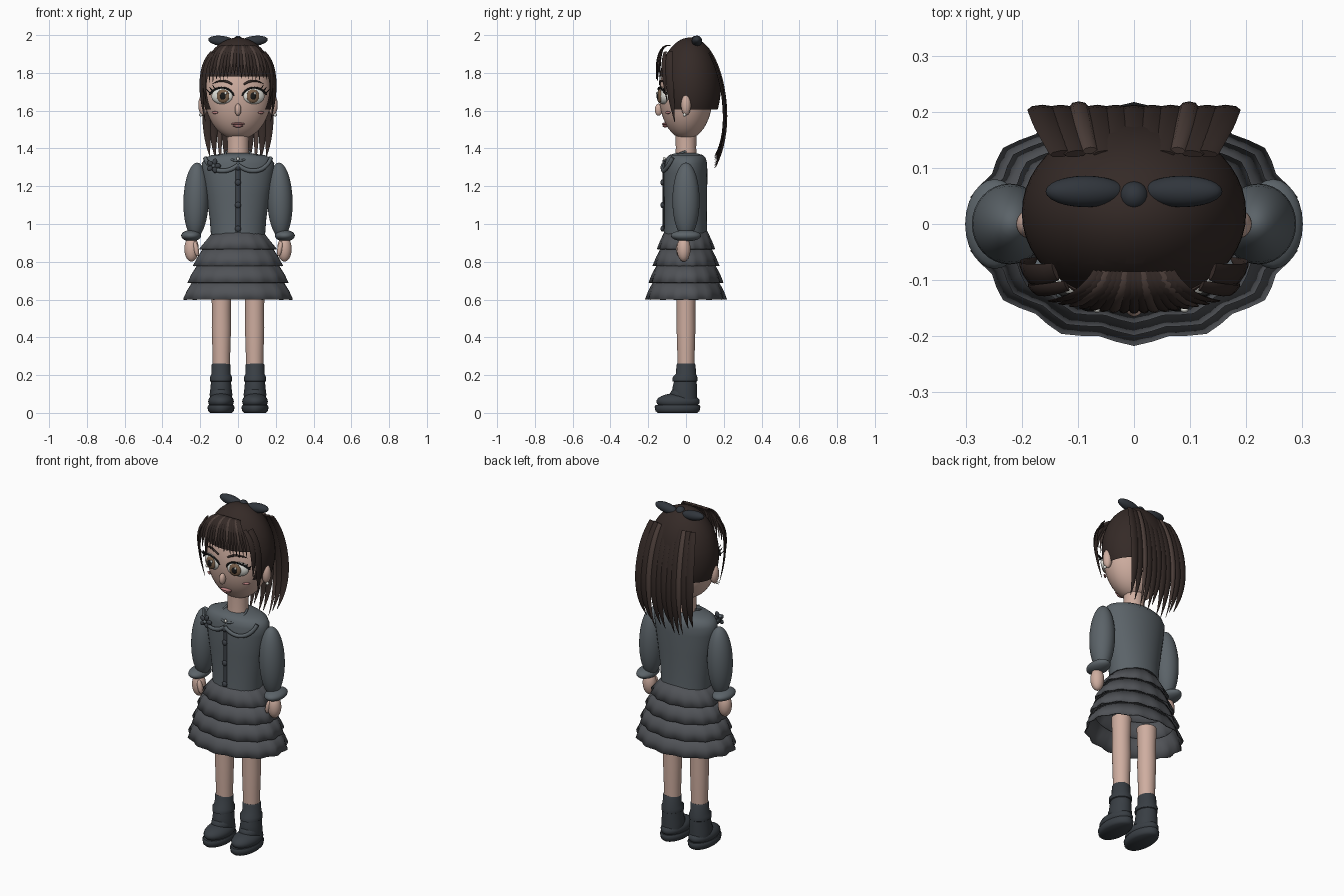
import bpy, bmesh, math, random
from mathutils import Vector
from mathutils.geometry import interpolate_bezier

if "Cube" in bpy.data.objects:
    bpy.data.objects.remove(bpy.data.objects["Cube"])

random.seed(4)
COL = {
    "skin": (.62, .42, .35), "dress": (.105, .125, .14), "skirt": (.08, .085, .095),
    "boot": (.04, .048, .057), "hair": (.035, .023, .02), "streak": (.075, .05, .043),
    "trim": (.045, .052, .062), "bow": (.03, .036, .045), "white": (.75, .75, .7),
    "iris": (.2, .12, .07), "black": (.01, .01, .01), "lip": (.5, .22, .22),
}
MATS = {}


def finish(name, bm, col, angle=50):
    if col not in MATS:
        MATS[col] = bpy.data.materials.new(col)
        MATS[col].diffuse_color = (*COL[col], 1)
    bmesh.ops.recalc_face_normals(bm, faces=bm.faces)
    me = bpy.data.meshes.new(name)
    bm.to_mesh(me)
    bm.free()
    me.materials.append(MATS[col])
    ob = bpy.data.objects.new(name, me)
    bpy.context.collection.objects.link(ob)
    bpy.ops.object.select_all(action='DESELECT')
    ob.select_set(True)
    bpy.context.view_layer.objects.active = ob
    bpy.ops.object.shade_smooth_by_angle(angle=math.radians(angle))
    return ob


def ball(name, loc, rad, col, rot=(0, 0, 0), seg=24):
    bm = bmesh.new()
    bmesh.ops.create_uvsphere(bm, u_segments=seg, v_segments=seg // 2 + 2, radius=1)
    bmesh.ops.scale(bm, vec=rad, verts=bm.verts)
    ob = finish(name, bm, col)
    ob.location, ob.rotation_euler = loc, rot
    return ob


def skin_rings(bm, rings, caps):
    n = len(rings[0])
    vs = [[bm.verts.new(p) for p in r] for r in rings]
    for a, b in zip(vs, vs[1:]):
        for i in range(n):
            bm.faces.new((a[i], a[(i + 1) % n], b[(i + 1) % n], b[i]))
    if caps:
        bm.faces.new(vs[0])
        bm.faces.new(vs[-1])


def loft(name, prof, col, cx=0, n=32, wave=0, lobes=14, caps=True):
    """Elliptical rings; each profile row is z, rx, ry, centre y."""
    bm, rings = bmesh.new(), []
    for k, (z, rx, ry, cy) in enumerate(prof):
        w = wave * k / (len(prof) - 1)
        ring = []
        for i in range(n):
            a = 2 * math.pi * i / n - math.pi / 2
            f = 1 + w * math.cos(lobes * (a + math.pi / 2))
            ring.append((cx + rx * f * math.cos(a), cy + ry * f * math.sin(a), z))
        rings.append(ring)
    skin_rings(bm, rings, caps)
    return finish(name, bm, col)


def strand(name, pts, w, t, col, side=(1, 0, 0), taper=True, n=12, sec=8):
    """Flattened tube along a bezier, pointed at the tip if tapered."""
    path = interpolate_bezier(*[Vector(p) for p in pts], n)
    bm, rings = bmesh.new(), []
    for i, p in enumerate(path):
        tan = (path[min(i + 1, n - 1)] - path[max(i - 1, 0)]).normalized()
        s = Vector(side)
        s = (s - tan * s.dot(tan)).normalized()
        nor = tan.cross(s)
        u = i / (n - 1)
        f = (0.75 + 0.25 * min(1, u * 4)) * max(.06, 1 - max(0, u - .5) ** 2 * 4) if taper else 1
        rings.append([p + s * math.cos(q) * w * f + nor * math.sin(q) * t * f
                      for q in (2 * math.pi * k / sec for k in range(sec))])
    skin_rings(bm, rings, True)
    return finish(name, bm, col)


# Head, neck, nose and mouth
ball("head", (0, 0, 1.685), (.178, .142, .238), "skin", seg=40)
loft("neck", [(1.34, .062, .058, 0), (1.4, .056, .054, 0), (1.49, .058, .056, 0)], "skin")
ball("nose", (0, -.145, 1.605), (.017, .02, .032), "skin")
ball("upper_lip", (0, -.113, 1.53), (.036, .014, .007), "lip")
ball("lower_lip", (0, -.11, 1.519), (.026, .014, .008), "lip")

# Hair cap: a dome trimmed above the face and straight across the nape
bm = bmesh.new()
bmesh.ops.create_uvsphere(bm, u_segments=48, v_segments=32, radius=1)
bmesh.ops.scale(bm, vec=(.2, .164, .265), verts=bm.verts)
bmesh.ops.translate(bm, vec=(0, .02, 1.722), verts=bm.verts)
for co, no in (((0, -.07, 0), (0, 1, 0)), ((0, 0, 1.607), (0, 0, 1)), ((0, 0, 1.78), (0, 0, 1))):
    bmesh.ops.bisect_plane(bm, geom=bm.verts[:] + bm.edges[:] + bm.faces[:], plane_co=co, plane_no=no)
cut = []
for f in bm.faces:
    c = f.calc_center_median()
    if c.z < 1.607 or (c.z < 1.78 and c.y < -.07):
        cut.append(f)
bmesh.ops.delete(bm, geom=cut, context='FACES')
finish("hair_cap", bm, "hair")

# Bangs fanning over the forehead
for i in range(17):
    u = i / 8 - 1
    x0, x1 = .065 * u, .152 * u
    y = -.158 + .022 * u * u
    z = 1.775 + random.uniform(-.012, .015) - .02 * u * u
    strand("bang_strand", [(x0, -.085, 1.945), (x0 * 1.3, -.135, 1.955),
                           (x1, y - .004, 1.88), (x1, y, z)], .0115, .004,
           "streak" if i % 4 == 2 else "hair")

# Long back hair
for i in range(11):
    u = i / 5 - 1
    x0, x1 = .13 * u, .158 * u
    end = 1.25 + .07 * abs(u) + random.uniform(0, .05)
    if i == 5:
        end += .06
    streak = i in (2, 8)
    off = .006 if streak else 0
    strand("back_hair_strand", [(x0, .125 + off, 1.905), (x1 * 1.05, .2 + off, 1.78),
                                (x1 * 1.1, .245 + off, 1.5), (x1 * .95, .15 + off, end)],
           .017 if streak else .027, .009, "streak" if streak else "hair", n=18)

# Torso with rounded shoulders
loft("bodice", [(.94, .143, .115, -.002), (1.03, .15, .112, -.002), (1.15, .168, .114, -.002),
                (1.27, .188, .115, -.002), (1.32, .192, .112, 0), (1.35, .175, .104, 0),
                (1.365, .14, .09, 0), (1.375, .06, .055, 0)], "dress", n=40)

# Four gathered skirt tiers, each tucked under the one above
for k in range(4):
    zt, zb = .955 - .088 * k, .868 - .089 * k
    rx, ry = (.137, .195, .228, .255)[k], (.12, .142, .163, .183)[k]
    bx, by = (.205, .238, .267, .29)[k], (.15, .172, .193, .211)[k]
    tier = loft("skirt_tier", [(zt + .01, rx * .93, ry * .93, 0), ((zt + zb) / 2, (rx + bx) / 2, (ry + by) / 2, 0),
                               (zb, bx, by, 0)], "skirt", n=56, wave=.03, caps=False)
    hem = tier.modifiers.new("thickness", 'SOLIDIFY')
    hem.thickness = .006

# Paired parts
for s in (-1, 1):
    # Eyes, lashes, brows, cheeks
    ball("eye_white", (s * .083, -.118, 1.677), (.06, .026, .043), "white", (0, 0, s * .3))
    ball("iris", (s * .079, -.14, 1.677), (.034, .012, .036), "iris", (0, 0, s * .2))
    ball("pupil", (s * .078, -.148, 1.677), (.017, .008, .02), "black")
    ball("eye_glint", (s * .078 + .012, -.153, 1.692), (.007, .005, .008), "white", seg=12)
    strand("upper_lash", [(s * .022, -.137, 1.68), (s * .045, -.155, 1.735), (s * .12, -.142, 1.735),
                          (s * .15, -.105, 1.685)], .005, .005, "black", (0, 1, 0), False)
    for k in range(3):
        strand("lash", [(s * (.115 + .014 * k), -.125 + .012 * k, 1.712 - .01 * k),
                        (s * (.125 + .014 * k), -.13 + .012 * k, 1.718 - .01 * k),
                        (s * (.13 + .016 * k), -.133 + .012 * k, 1.725 - .01 * k),
                        (s * (.135 + .017 * k), -.135 + .012 * k, 1.738 - .01 * k)], .003, .003, "black", (0, 1, 0), n=5)
    strand("eyebrow", [(s * .03, -.139, 1.738), (s * .06, -.142, 1.762), (s * .1, -.125, 1.765),
                       (s * .135, -.095, 1.742)], .005, .006, "hair", (0, 1, 0))
    ball("cheek_blush", (s * .122, -.096, 1.59), (.02, .006, .007), "lip", (0, 0, s * .7))
    # Ears and studs
    ball("ear", (s * .185, 0, 1.63), (.025, .026, .056), "skin")
    ball("earring", (s * .197, -.008, 1.578), (.009, .009, .009), "white", seg=12)
    # Locks framing the face
    strand("side_lock", [(s * .14, -.085, 1.91), (s * .205, -.1, 1.84), (s * .205, -.085, 1.7),
                         (s * .172, -.06, 1.54)], .022, .006, "hair", (s * .5, 1, 0))
    strand("temple_lock", [(s * .12, -.11, 1.91), (s * .185, -.125, 1.86), (s * .19, -.12, 1.78),
                           (s * .168, -.1, 1.64)], .014, .005, "hair", (s, 1, 0))
    # Hair bow loops
    ball("bow_loop", (s * .086, .058, 1.969), (.072, .028, .027), "bow", (0, -s * .12, 0))
    # Sleeves, cuffs, hands
    ball("sleeve", (s * .222, 0, 1.125), (.067, .072, .2), "dress", (0, -s * .03, 0), seg=32)
    ball("cuff", (s * .248, 0, .938), (.053, .08, .03), "dress")
    ball("hand", (s * .246, -.012, .868), (.038, .036, .067), "skin")
    ball("thumb", (s * .222, -.036, .868), (.014, .016, .04), "skin", (0, s * .2, 0))
    # Rounded collar halves
    strand("collar", [(0, -.122, 1.312), (s * .06, -.128, 1.262), (s * .15, -.115, 1.27),
                      (s * .175, -.07, 1.352)], .012, .01, "dress", (0, 0, 1), False)
    strand("neckline", [(0, -.112, 1.335), (s * .05, -.11, 1.335), (s * .08, -.06, 1.365),
                        (s * .06, 0, 1.385)], .006, .006, "dress", (0, 0, 1), False)
    # Legs
    loft("leg", [(.22, .045, .044, 0), (.32, .047, .046, 0), (.45, .051, .05, 0), (.55, .05, .049, 0),
                 (.68, .054, .053, 0)], "skin", cx=s * .088)
    # Boots: slouched shaft, foot and sole
    x = s * .09
    loft("boot_shaft", [(.06, .058, .06, 0), (.1, .06, .066, -.008), (.14, .055, .064, -.006), (.165, .053, .06, -.004),
                        (.168, .058, .066, -.006), (.19, .059, .065, -.005), (.205, .05, .054, 0),
                        (.255, .049, .05, 0), (.262, .045, .045, 0)], "boot", cx=x)
    ball("boot_foot", (x, -.042, .06), (.068, .115, .045), "boot")
    ball("boot_instep", (x, -.015, .095), (.057, .07, .05), "boot")
    loft("boot_sole", [(0, .058, .105, -.045), (.01, .068, .117, -.045), (.032, .072, .121, -.045),
                       (.042, .066, .116, -.045)], "boot", cx=x)

# Bow knot
ball("bow_knot", (0, .05, 1.968), (.026, .026, .028), "bow")

# Placket and buttons
strand("placket", [(0, -.118, 1.31), (0, -.122, 1.2), (0, -.117, 1.1), (0, -.12, .96)], .012, .006, "trim", taper=False)
for z in (1.3, 1.22, 1.1, .975):
    ball("button", (0, -.125, z), (.016, .01, .016), "trim", seg=16)

# Necklace pendant
ball("pendant", (0, -.115, 1.345), (.008, .008, .01), "white", seg=12)

# Flower pinned on the collar
for k in range(5):
    a = k * math.tau / 5
    ball("flower_petal", (-.13 + .022 * math.cos(a), -.116, 1.308 + .022 * math.sin(a)),
         (.018, .009, .013), "trim", (0, -a, 0), seg=12)
ball("flower_centre", (-.13, -.124, 1.308), (.01, .009, .01), "dress", seg=12)

for m in bpy.data.materials:
    if m.users and not m.is_grease_pencil:
        m.use_nodes = True
        m.node_tree.nodes["Principled BSDF"].inputs["Base Color"].default_value = m.diffuse_color
